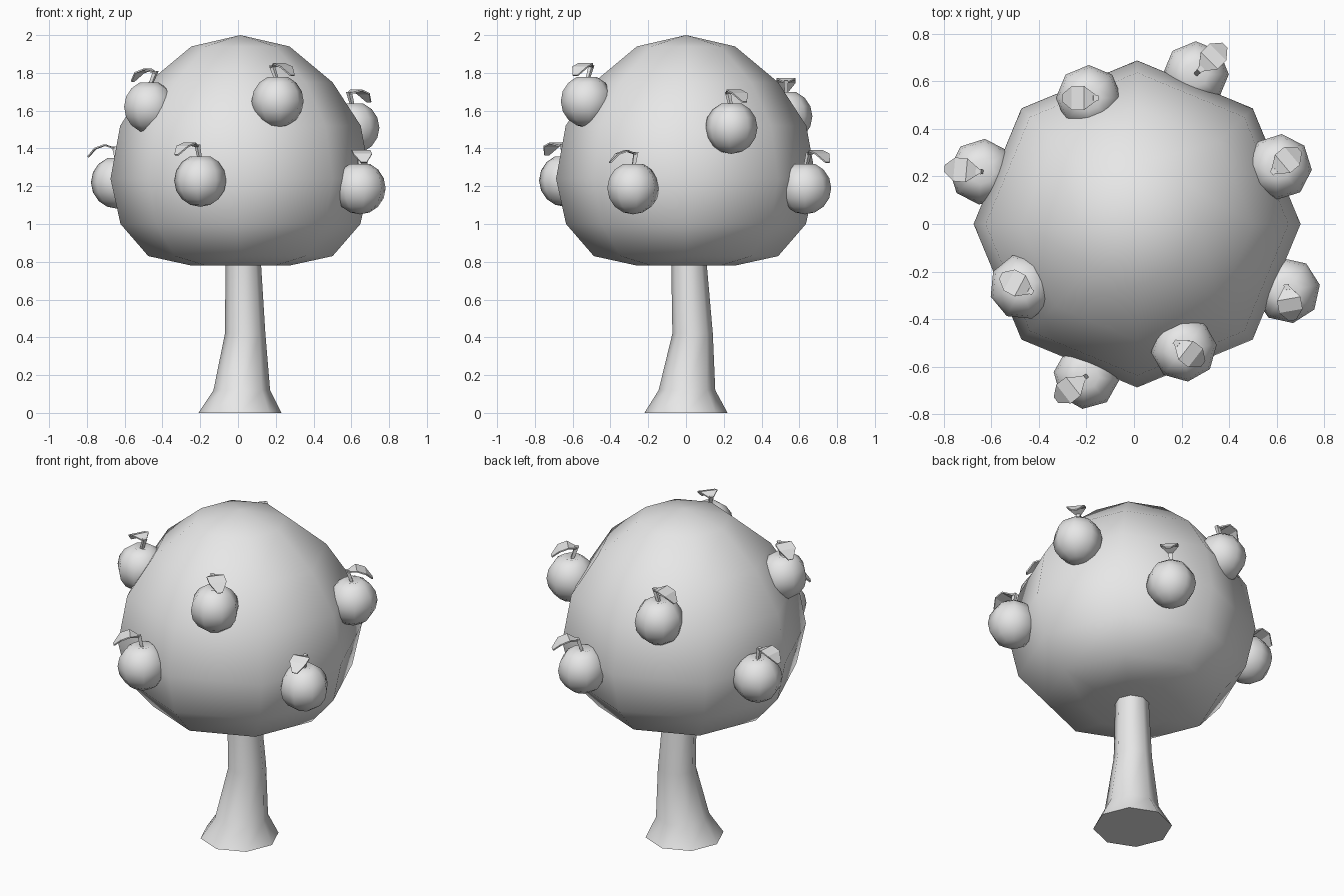
import bpy
import bmesh
from math import sin, cos, pi, radians
from mathutils import Vector

if "Cube" in bpy.data.objects:
    bpy.data.objects.remove(bpy.data.objects["Cube"], do_unlink=True)

grey = bpy.data.materials.new("plain grey")
grey.use_nodes = True
grey.diffuse_color = (0.8, 0.8, 0.8, 1)
grey.node_tree.nodes["Principled BSDF"].inputs["Base Color"].default_value = (0.8, 0.8, 0.8, 1)


def finish(bm, name, smooth_angle=None):
    """Turn a bmesh into a named object with the shared material."""
    bmesh.ops.recalc_face_normals(bm, faces=bm.faces)
    mesh = bpy.data.meshes.new(name)
    bm.to_mesh(mesh)
    bm.free()
    obj = bpy.data.objects.new(name, mesh)
    bpy.context.collection.objects.link(obj)
    mesh.materials.append(grey)
    if smooth_angle:
        bpy.ops.object.select_all(action="DESELECT")
        obj.select_set(True)
        bpy.context.view_layer.objects.active = obj
        bpy.ops.object.shade_smooth_by_angle(angle=radians(smooth_angle))
    return obj


def loft(name, rings, sides=8, turn=0.0, smooth_angle=None):
    """Join rings given as (centre, radius); a zero radius makes a pole."""
    bm = bmesh.new()
    loops = []
    for centre, radius in rings:
        c = Vector(centre)
        count = sides if radius else 1
        loops.append([bm.verts.new(c + radius * Vector((cos(turn + 2 * pi * i / sides),
                                                        sin(turn + 2 * pi * i / sides), 0)))
                      for i in range(count)])
    for low, high in zip(loops, loops[1:]):
        for i in range(sides):
            j = (i + 1) % sides
            if len(low) == 1:
                bm.faces.new((low[0], high[j], high[i]))
            elif len(high) == 1:
                bm.faces.new((low[i], low[j], high[0]))
            else:
                bm.faces.new((low[i], low[j], high[j], high[i]))
    for end in (loops[0], loops[-1]):
        if len(end) > 2:
            bm.faces.new(end)
    return finish(bm, name, smooth_angle)


# Trunk: flared foot, slight bend, narrow top
loft("trunk", [((0.01, 0, 0), 0.22), ((0.02, 0.005, 0.12), 0.15),
               ((0.038, 0.035, 0.42), 0.107), ((0.025, 0.01, 0.9), 0.09)], smooth_angle=60)

# Canopy: ball with a flattened underside
profile = [(0, 0.78), (0.26, 0.78), (0.488, 0.83), (0.635, 1.0), (0.688, 1.24),
           (0.637, 1.52), (0.488, 1.75), (0.26, 1.94), (0, 2.0)]
loft("canopy", [((0.013, 0, z), r) for r, z in profile], smooth_angle=75)


def make_leaf(name, origin, angle):
    """Thin pointed leaf, arched along its length."""
    bm = bmesh.new()
    outline = [(0, 0.012, 0), (0.05, 0.05, 0.018), (0.1, 0.05, 0.0), (0.14, 0.015, -0.045)]
    along = Vector((cos(angle), sin(angle), 0))
    across = Vector((-sin(angle), cos(angle), 0))
    pairs = [[bm.verts.new(origin + along * d + across * s * w + Vector((0, 0, h)))
              for s in (-1, 1)] for d, w, h in outline]
    for a, b in zip(pairs, pairs[1:]):
        bm.faces.new((a[0], b[0], b[1], a[1]))
    leaf = finish(bm, name)
    thick = leaf.modifiers.new("thickness", "SOLIDIFY")
    thick.thickness = 0.008
    thick.offset = 0


# Fruit: centre, leaf direction in degrees, stem lean along that direction
fruits = [
    ((0.26, 0.63, 1.19), 45, 0.03), ((-0.19, 0.53, 1.57), 180, -0.03),
    ((0.61, 0.24, 1.51), 40, -0.03), ((-0.64, 0.22, 1.22), 175, 0.015),
    ((-0.47, -0.265, 1.62), 152, -0.04), ((0.645, -0.28, 1.19), -80, -0.015),
    ((0.21, -0.525, 1.65), -38, -0.04), ((-0.2, -0.64, 1.23), -142, 0.02),
]
R = 0.139
for n, (centre, degrees, lean) in enumerate(fruits, 1):
    c = Vector(centre)
    angle = radians(degrees)
    # Round body with a shallow dimple on top
    body = [(c + Vector((0, 0, -R * cos(pi * k / 8))), R * sin(pi * k / 8)) for k in range(1, 8)]
    body = [(c - Vector((0, 0, R)), 0)] + body + [(c + Vector((0, 0, 0.115)), 0)]
    loft(f"fruit_{n}", body, turn=angle, smooth_angle=75)
    # Stem and leaf
    tip = c + Vector((cos(angle) * lean, sin(angle) * lean, 0.19))
    loft(f"stem_{n}", [(c + Vector((0, 0, 0.1)), 0.011), (tip, 0.016)], sides=4, turn=angle + pi / 4)
    make_leaf(f"leaf_{n}", tip - Vector((0, 0, 0.01)), angle)
